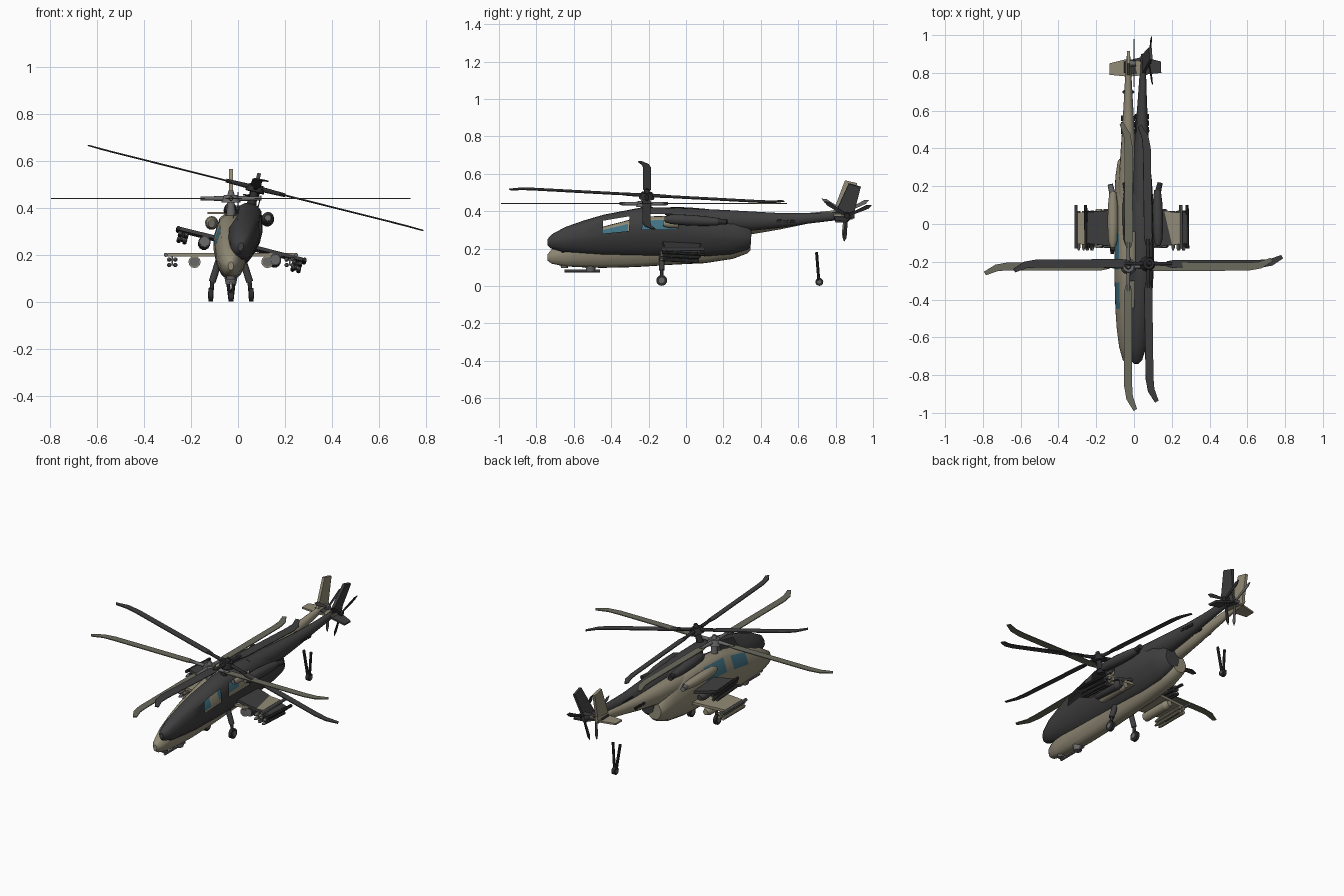
import bpy, bmesh, math
from mathutils import Matrix, Vector

if "Cube" in bpy.data.objects:
    bpy.data.objects.remove(bpy.data.objects["Cube"])


def material(name, rgb):
    m = bpy.data.materials.new(name)
    m.diffuse_color = (*rgb, 1)
    m.use_nodes = True
    m.node_tree.nodes["Principled BSDF"].inputs["Base Color"].default_value = m.diffuse_color
    return m


TAN = material("tan paint", (.29, .26, .185))
OLIVE = material("olive blade", (.15, .145, .11))
CHAR = material("charcoal paint", (.05, .05, .052))
BLACK = material("black metal", (.025, .025, .027))
GREY = material("grey metal", (.14, .14, .14))
GLASS = material("blue glass", (.05, .16, .22))


class Builder:
    """Adds named parts in the local frame of one aircraft."""

    def __init__(self, prefix, matrix):
        self.prefix, self.matrix = prefix, matrix

    def add(self, name, bm, *mats, fix=True):
        if fix:
            bmesh.ops.recalc_face_normals(bm, faces=bm.faces)
        me = bpy.data.meshes.new(self.prefix + name)
        bm.to_mesh(me)
        bm.free()
        for m in mats:
            me.materials.append(m)
        ob = bpy.data.objects.new(self.prefix + name, me)
        bpy.context.collection.objects.link(ob)
        ob.matrix_world = self.matrix
        bpy.ops.object.select_all(action='DESELECT')
        ob.select_set(True)
        bpy.context.view_layer.objects.active = ob
        bpy.ops.object.shade_smooth_by_angle(angle=math.radians(35))
        return ob

    def rod(self, name, a, b, r, mat, r2=None, seg=12):
        a, b = Vector(a), Vector(b)
        d = b - a
        bm = bmesh.new()
        m = Matrix.Translation((a + b) / 2) @ d.to_track_quat('Z', 'Y').to_matrix().to_4x4()
        bmesh.ops.create_cone(bm, cap_ends=True, segments=seg, radius1=r,
                              radius2=r if r2 is None else r2, depth=d.length, matrix=m)
        self.add(name, bm, mat)

    def slab(self, name, pts, thick, mat, frame=Matrix()):
        """Extruded outline, lying in the xy plane of frame."""
        bm = bmesh.new()
        f = bm.faces.new([bm.verts.new((x, y, -thick / 2)) for x, y in pts])
        ext = bmesh.ops.extrude_face_region(bm, geom=[f])
        bmesh.ops.translate(bm, vec=(0, 0, thick),
                            verts=[v for v in ext['geom'] if isinstance(v, bmesh.types.BMVert)])
        bm.transform(frame)
        self.add(name, bm, mat)

    def loft(self, name, rings, half, mats, x0=0, windows=(), band=None, hole=False):
        """Skin over mirrored half sections; rings are (y, bottom, top, half width)."""
        outline = half + [(-x, z) for x, z in half[-2:0:-1]]
        n = len(outline)
        bm = bmesh.new()
        rows = [[bm.verts.new((x0 + w * x, y, b + (t - b) * z)) for x, z in outline]
                for y, b, t, w in rings]
        panes = []
        for i in range(len(rows) - 1):
            for j in range(n):
                k = (j + 1) % n
                f = bm.faces.new((rows[i][j], rows[i][k], rows[i + 1][k], rows[i + 1][j]))
                if i in windows and j in (band, n - 1 - band):
                    panes.append(f)
        bm.faces.new(rows[0])
        bm.faces.new(rows[-1])
        bmesh.ops.recalc_face_normals(bm, faces=bm.faces)
        for f in panes:
            f.material_index = 1
        if hole:
            bmesh.ops.delete(bm, geom=panes, context='FACES')
        self.add(name, bm, *mats, fix=False)


BODY = [(-.74, .135, .17, .012), (-.72, .12, .195, .03), (-.65, .105, .238, .05),
        (-.55, .10, .28, .063), (-.45, .097, .316, .07), (-.31, .10, .352, .074),
        (-.24, .103, .37, .076), (-.05, .115, .378, .076), (.1, .122, .375, .076),
        (.25, .145, .345, .07), (.33, .175, .305, .058), (.345, .19, .29, .048)]
BOOM = [(.0, .25, .38, .05), (.2, .265, .382, .052), (.34, .275, .382, .044), (.5, .302, .382, .033),
        (.65, .333, .39, .024), (.8, .36, .405, .016), (.89, .375, .412, .01)]
EGG = [(0, 0), (.3, .01), (.58, .08), (.84, .25), (.98, .46), (.97, .62), (.64, .92), (.34, .99), (0, 1)]
ROUND = [(math.sin(a), .5 - .5 * math.cos(a)) for a in [math.pi * i / 8 for i in range(9)]]
HUB = Vector((0, -.225, .44))


def aircraft(prefix, matrix, hull, blade, metal, radius, gear, hole):
    p = Builder(prefix, matrix)
    # Fuselage with cockpit windows, and tail boom
    p.loft("fuselage", BODY, EGG, (hull, GLASS), windows=(4, 6), band=5, hole=hole)
    p.loft("tail_boom", BOOM, ROUND, (hull,))
    # Tail fin and stabilizer
    side = Matrix(((0, 0, 1, 0), (1, 0, 0, 0), (0, 1, 0, 0), (0, 0, 0, 1)))
    p.slab("tail_fin", [(.78, .38), (.88, .37), (.915, .55), (.85, .565)], .016, hull, side)
    p.slab("stabilizer", [(0, .78), (.1, .79), (.1, .85), (0, .875), (-.1, .85), (-.1, .79)],
           .01, hull, Matrix.Translation((0, 0, .378)))
    # Tail rotor
    c = Vector((.03, .85, .395))
    p.rod("tail_rotor_hub", (0, c.y, c.z), (.04, c.y, c.z), .015, metal)
    for a in (-93, 27, 150):
        turn = Matrix.Translation(c) @ Matrix.Rotation(math.radians(a), 4, 'X') @ side
        p.slab("tail_rotor_blade", [(.01, -.006), (.12, -.011), (.145, 0), (.12, .011), (.01, .006)],
               .004, metal, turn)
    # Main rotor
    p.rod("rotor_mast", (0, HUB.y, .35), HUB, .022, metal, .014)
    p.rod("rotor_hub", HUB - Vector((0, 0, .018)), HUB + Vector((0, 0, .015)), .042, metal, .03)
    p.rod("rotor_cap", HUB, HUB + Vector((0, 0, .035)), .02, metal, .01)
    for q in range(4):
        turn = Matrix.Translation(HUB) @ Matrix.Rotation(q * math.pi / 2, 4, 'Z')
        p.rod("blade_grip", turn @ Vector((.02, 0, 0)), turn @ Vector((.13, 0, 0)), .011, metal, .008)
        s = radius
        p.slab("rotor_blade", [(.1, -.014), (.14, -.024), (.83 * s, -.022), (.92 * s, -.01), (s, .028),
                               (.985 * s, .046), (.9 * s, .024), (.82 * s, .02), (.14, .02), (.1, .012)],
               .005, blade, turn)
    # Gun turret and sensor below the nose
    p.rod("gun_turret", (0, -.51, .075), (0, -.51, .115), .022, metal, .03)
    p.rod("gun_barrel", (0, -.65, .08), (0, -.46, .08), .007, metal, seg=8)
    p.rod("nose_sensor", (0, -.65, .095), (0, -.65, .125), .018, metal, .024)
    for s in (-1, 1):
        # Engine nacelles with intake and exhaust
        nac = [(-.12, .318, .35, .014), (-.09, .31, .362, .024), (.0, .307, .365, .028),
               (.1, .31, .362, .026), (.17, .318, .355, .018)]
        p.loft("engine_nacelle", nac, ROUND, (hull,), x0=s * .082)
        p.rod("engine_intake", (s * .082, -.124, .334), (s * .082, -.11, .334), .012, GREY)
        p.rod("engine_exhaust", (s * .082, .15, .337), (s * .096, .21, .342), .017, metal, .014)
        # Stub wing
        wing = [(s * .04, -.13), (s * .27, -.105), (s * .27, .06), (s * .04, .08)]
        p.slab("stub_wing", wing, .015, hull, Matrix.Translation((0, 0, .2)))
        p.rod("wing_tip_rail", (s * .277, -.13, .2), (s * .277, .1, .2), .009, metal, seg=8)
        # Rocket pod on its pylon
        up = Matrix.Translation((s * .155, 0, 0)) @ side
        p.slab("pod_pylon", [(-.08, .17), (.04, .17), (.05, .2), (-.09, .2)], .012, metal, up)
        p.rod("rocket_pod", (s * .155, -.12, .17), (s * .155, .05, .17), .026, hull)
        p.rod("pod_face", (s * .155, -.126, .17), (s * .155, -.118, .17), .02, GREY)
        p.rod("pod_tail", (s * .155, .05, .17), (s * .155, .08, .17), .026, hull, .016)
        # Missile rack
        up = Matrix.Translation((s * .25, 0, 0)) @ side
        p.slab("missile_pylon", [(-.07, .155), (.04, .155), (.05, .2), (-.08, .2)], .008, metal, up)
        for dx in (-.013, .013):
            for z in (.157, .18):
                x = s * .25 + dx
                p.rod("missile", (x, -.125, z), (x, .07, z), .0095, hull, seg=10)
                p.rod("missile_nose", (x, -.14, z), (x, -.125, z), .004, GREY, .0095, seg=10)
        # Boom vents
        for i in range(3):
            up = Matrix.Translation((s * .0335, .49 + i * .035, .347)) @ side
            p.slab("boom_vent", [(-.014, -.007), (.01, -.007), (.014, .007), (-.01, .007)], .008, BLACK, up)
    if gear:
        # Main wheels and struts
        for s in (-1, 1):
            p.rod("main_wheel", (s * .077, -.13, .03), (s * .095, -.13, .03), .029, BLACK, seg=20)
            p.rod("wheel_rim", (s * .074, -.13, .03), (s * .098, -.13, .03), .015, GREY)
            p.rod("lower_strut", (s * .084, -.13, .03), (s * .078, -.13, .1), .009, BLACK)
            p.rod("upper_strut", (s * .08, -.13, .085), (s * .05, -.13, .18), .015, CHAR)
            p.rod("tail_strut", (s * .006, .71, .03), (s * .024, .698, .18), .008, BLACK, seg=8)
        # Tail wheel
        p.rod("tail_wheel", (-.01, .713, .022), (.01, .713, .022), .021, BLACK, seg=20)
        p.rod("tail_wheel_rim", (-.013, .713, .022), (.013, .713, .022), .01, GREY)


# Level aircraft and the banked, nose-up one
aircraft("tan_", Matrix.Translation((-.03, 0, 0)), TAN, OLIVE, GREY, .765, True, False)
bank = (Matrix.Translation((.075, -.21, .485)) @ Matrix.Rotation(math.radians(14.1), 4, 'Y')
        @ Matrix.Rotation(math.radians(-3.2), 4, 'X') @ Matrix.Translation(-HUB))
aircraft("dark_", bank, CHAR, CHAR, BLACK, .737, False, True)
